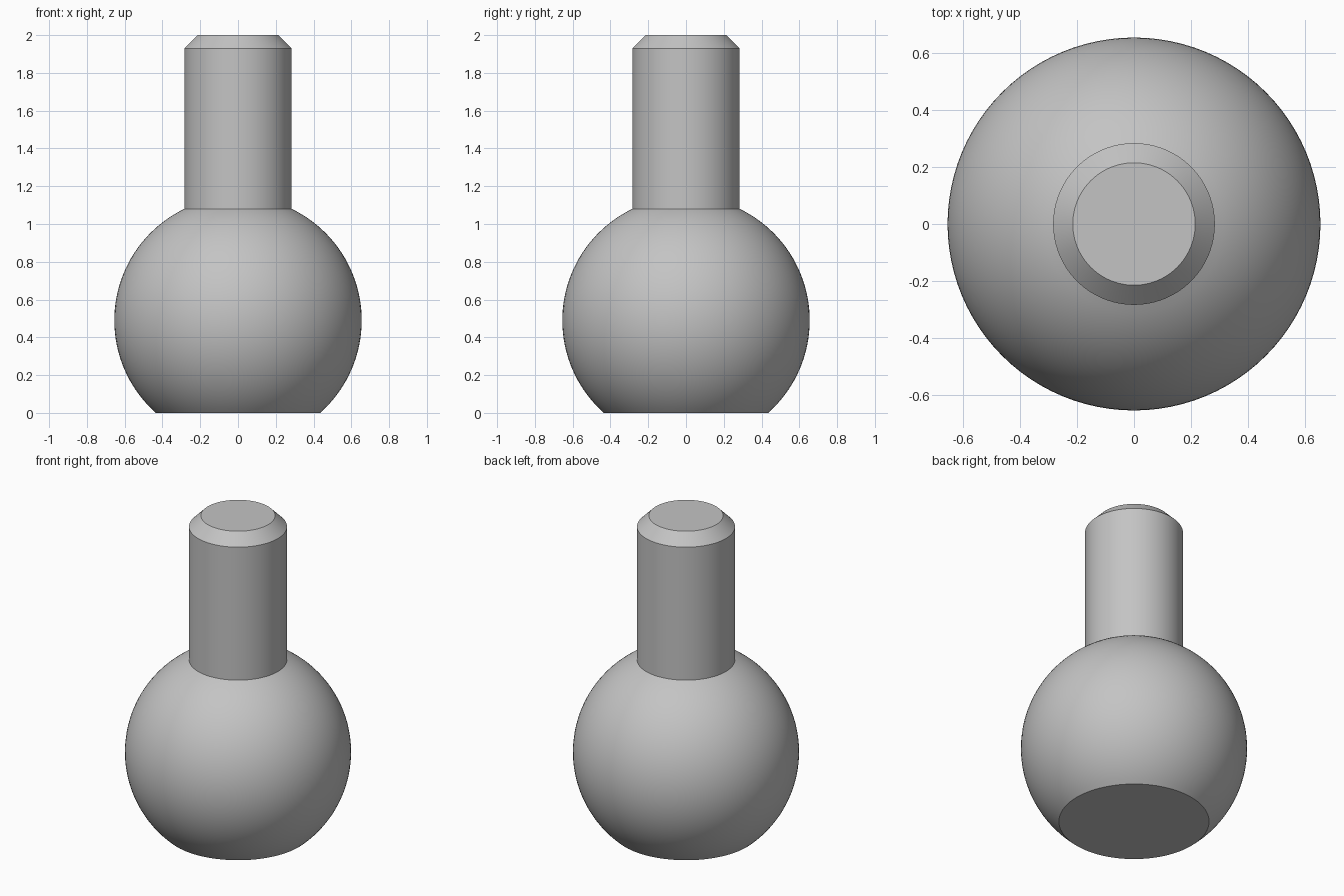
import bpy, bmesh, math
from mathutils import Matrix

if "Cube" in bpy.data.objects:
    bpy.data.objects.remove(bpy.data.objects["Cube"])

SEGMENTS = 96
BALL_R, STEM_R, TIP_R = 0.655, 0.284, 0.215
STEM_Z, CHAMFER_Z, TOP_Z = 1.08, 1.93, 2.0
BALL_Z = STEM_Z - math.sqrt(BALL_R**2 - STEM_R**2)

grey = bpy.data.materials.new("plain_grey")
grey.diffuse_color = (0.55, 0.55, 0.55, 1)
grey.use_nodes = True
grey.node_tree.nodes["Principled BSDF"].inputs["Base Color"].default_value = grey.diffuse_color

# Profile: truncated ball arc, then straight stem and chamfered tip
start = -math.asin(BALL_Z / BALL_R)
end = math.acos(STEM_R / BALL_R)
STEPS = 40
profile = []
for i in range(STEPS + 1):
    a = start + (end - start) * i / STEPS
    profile.append((BALL_R * math.cos(a), BALL_Z + BALL_R * math.sin(a)))
profile += [(STEM_R, CHAMFER_Z), (TIP_R, TOP_Z)]

# Revolve the profile into rings, bridge them and cap both flat ends
bm = bmesh.new()
rings = []
for r, z in profile:
    ring = bmesh.ops.create_circle(bm, segments=SEGMENTS, radius=r,
                                   matrix=Matrix.Translation((0, 0, z)))
    rings.append(ring["verts"])
for low, high in zip(rings, rings[1:]):
    for i in range(SEGMENTS):
        j = (i + 1) % SEGMENTS
        bm.faces.new((low[i], low[j], high[j], high[i]))
bm.faces.new(rings[0])
bm.faces.new(rings[-1])
bmesh.ops.recalc_face_normals(bm, faces=bm.faces)

mesh = bpy.data.meshes.new("ball_with_stem")
bm.to_mesh(mesh)
bm.free()
mesh.materials.append(grey)
body = bpy.data.objects.new("ball_with_stem", mesh)
bpy.context.collection.objects.link(body)

# Smooth the round surfaces, keep the rims sharp
bpy.context.view_layer.objects.active = body
body.select_set(True)
bpy.ops.object.shade_smooth_by_angle(angle=math.radians(30))
